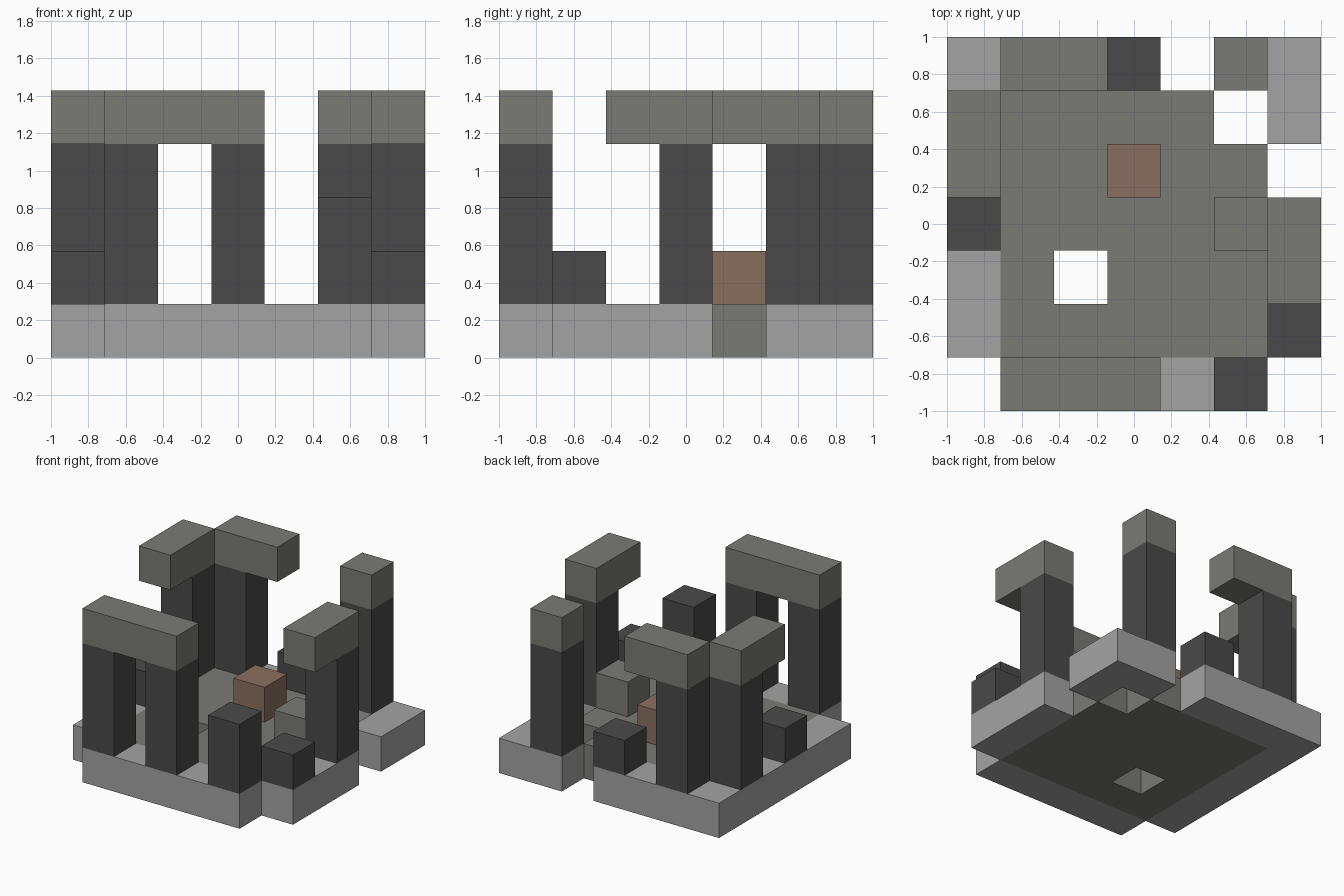
import bpy
import bmesh
from mathutils import Matrix, Vector

cube = bpy.data.objects.get("Cube")
if cube:
    bpy.data.objects.remove(cube, do_unlink=True)

N = 7            # cells along each side of the ruin
U = 2 / N        # size of one stone cell


def material(name, color):
    mat = bpy.data.materials.new(name)
    mat.use_nodes = True
    mat.diffuse_color = (*color, 1)
    mat.node_tree.nodes["Principled BSDF"].inputs["Base Color"].default_value = (*color, 1)
    return mat


LIGHT = material("light stone", (0.37, 0.37, 0.37))
MID = material("weathered stone", (0.195, 0.195, 0.178))
DARK = material("dark stone", (0.068, 0.068, 0.068))
BROWN = material("brown wood", (0.254, 0.159, 0.112))


def finish(name, bm, mat):
    mesh = bpy.data.meshes.new(name)
    bm.to_mesh(mesh)
    bm.free()
    mesh.materials.append(mat)
    obj = bpy.data.objects.new(name, mesh)
    bpy.context.collection.objects.link(obj)


def block(name, mat, col, row, z, cols=1, rows=1, high=1):
    """Stone box placed by its lowest cell and its size in cells."""
    size = Vector((cols, rows, high))
    centre = Vector((col - N / 2, row - N / 2, z)) + size / 2
    bm = bmesh.new()
    bmesh.ops.create_cube(bm, size=1, matrix=Matrix.Translation(centre * U)
                          @ Matrix.Diagonal((*(size * U), 1)))
    finish(name, bm, mat)


def slab(name, mat, cells):
    """One-cell-thick slab with the outline of a set of cells."""
    bm = bmesh.new()
    for col, row in cells:
        corners = [(0, 0), (1, 0), (1, 1), (0, 1)]
        bm.faces.new([bm.verts.new(((col + a - N / 2) * U, (row + b - N / 2) * U, 0))
                      for a, b in corners])
    bmesh.ops.remove_doubles(bm, verts=bm.verts[:], dist=U / 100)
    extruded = bmesh.ops.extrude_face_region(bm, geom=bm.faces[:], use_keep_orig=True)
    top = [g for g in extruded["geom"] if isinstance(g, bmesh.types.BMVert)]
    bmesh.ops.translate(bm, verts=top, vec=(0, 0, U))
    bmesh.ops.recalc_face_normals(bm, faces=bm.faces[:])
    finish(name, bm, mat)


# Base: light rim around a weathered floor, with cells broken away
missing = {(0, 0), (6, 0), (2, 2), (6, 4), (5, 5), (4, 6)}
present = [(c, r) for c in range(N) for r in range(N) if (c, r) not in missing]
floor = [cell for cell in present if all(0 < v < N - 1 for v in cell)]
slab("floor", MID, floor)
slab("base_rim", LIGHT, [cell for cell in present if cell not in floor])

# Standing pillars
pillars = {"front_right_pillar": (1, 0), "front_middle_pillar": (3, 0),
           "left_pillar": (6, 3), "back_left_pillar": (5, 6),
           "back_right_pillar": (1, 6), "right_pillar": (0, 5)}
for name, (col, row) in pillars.items():
    block(name, DARK, col, row, 1, high=3)

# Broken pillar stumps
block("front_stump", DARK, 5, 0, 1, high=2)
block("left_stump", DARK, 6, 1, 1)
block("right_stump", DARK, 0, 3, 1)
block("back_stump", DARK, 3, 6, 1)

# Lintels and pillar cap
block("front_lintel", MID, 1, 0, 4, cols=3)
block("left_lintel", MID, 6, 2, 4, rows=2)
block("back_lintel", MID, 1, 6, 4, cols=2)
block("right_lintel", MID, 0, 4, 4, rows=2)
block("back_left_cap", MID, 5, 6, 4)

# Loose pieces on the floor
block("fallen_stone", MID, 5, 3, 1)
block("wooden_crate", BROWN, 3, 4, 1)
